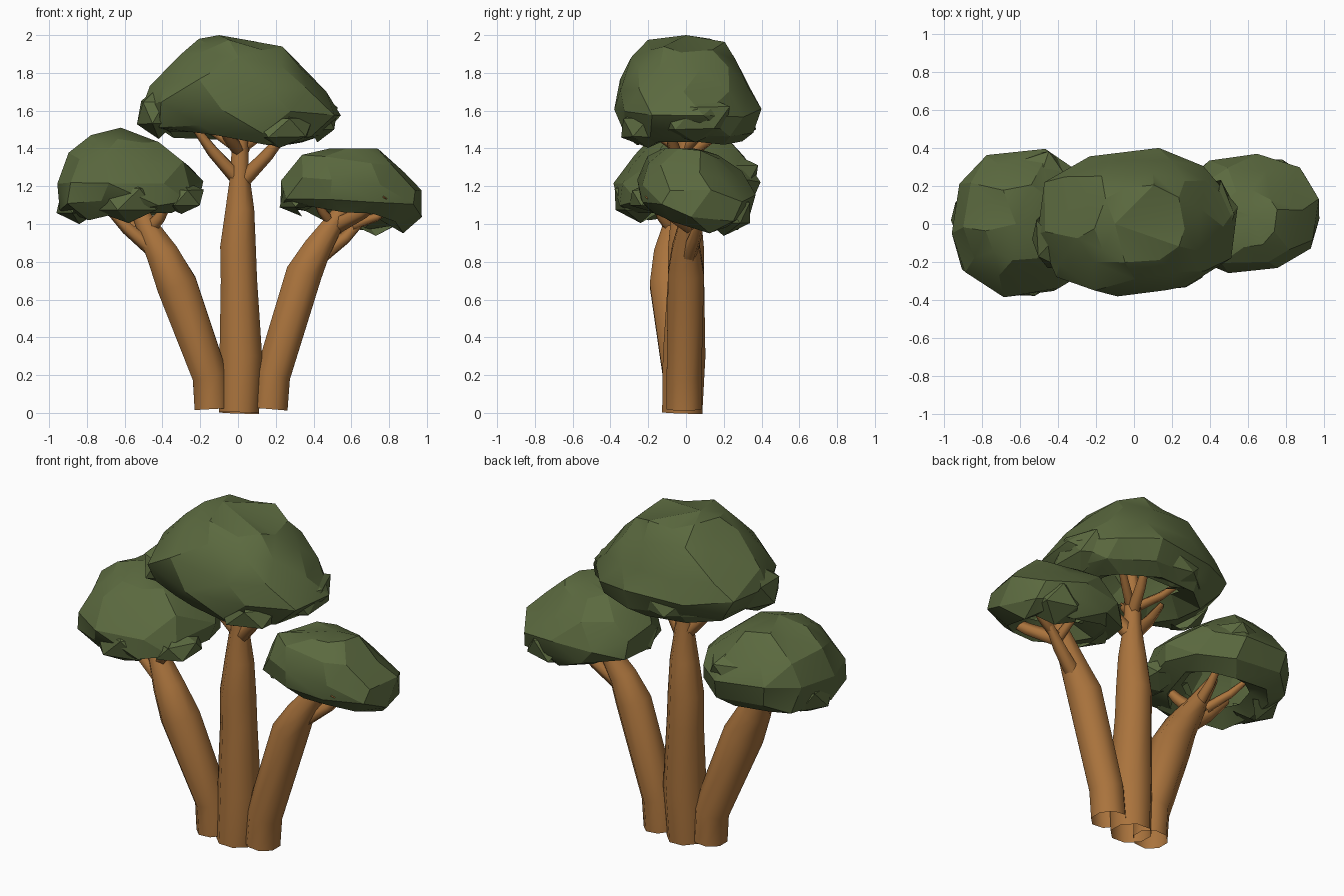
import bpy, bmesh, math, random
from mathutils import Vector

random.seed(7)
cube = bpy.data.objects.get("Cube")
if cube:
    bpy.data.objects.remove(cube, do_unlink=True)


def make_material(name, color):
    mat = bpy.data.materials.new(name)
    mat.use_nodes = True
    mat.diffuse_color = color
    mat.node_tree.nodes["Principled BSDF"].inputs["Base Color"].default_value = color
    return mat


bark = make_material("bark brown", (0.4, 0.172, 0.046, 1))
leaf = make_material("leaf green", (0.105, 0.143, 0.05, 1))


def finish(bm, name, mat, angle):
    mesh = bpy.data.meshes.new(name)
    bm.to_mesh(mesh)
    bm.free()
    mesh.materials.append(mat)
    obj = bpy.data.objects.new(name, mesh)
    bpy.context.collection.objects.link(obj)
    bpy.ops.object.select_all(action='DESELECT')
    obj.select_set(True)
    bpy.context.view_layer.objects.active = obj
    bpy.ops.object.shade_smooth_by_angle(angle=math.radians(angle))


def bridge(bm, low, high):
    n = len(low)
    for i in range(n):
        j = (i + 1) % n
        bm.faces.new((low[i], low[j], high[j], high[i]))


def limb(name, path, sides=8):
    """Tapered tube through (x, y, z, radius) points, open at the foot."""
    bm = bmesh.new()
    pts = [Vector(p[:3]) for p in path]
    rings = []
    for k, p in enumerate(path):
        ahead = pts[min(k + 1, len(pts) - 1)] - pts[max(k - 1, 0)]
        turn = Vector((0, 0, 1)).rotation_difference(ahead)
        ring = []
        for i in range(sides):
            a = math.tau * (i + 0.5) / sides
            ring.append(bm.verts.new(pts[k] + turn @ Vector((math.cos(a), math.sin(a), 0)) * p[3]))
        rings.append(ring)
    for low, high in zip(rings, rings[1:]):
        bridge(bm, low, high)
    bm.faces.new(rings[-1])
    finish(bm, name, bark, 75)


def canopy(name, rings, apex, lobes, tilt=0, sides=10):
    """Faceted dome of (z left, z right, x min, x max, y min, y max) rings, with lobes."""
    bm = bmesh.new()
    # inward lip leaves the underside open around the branches
    zl, zr, x0, x1, y0, y1 = rings[0]
    mx, my = (x0 + x1) / 2, (y0 + y1) / 2
    inner = lambda v, m: m + (v - m) * 0.65
    lip = (zl + 0.07, zr + 0.07, inner(x0, mx), inner(x1, mx), inner(y0, my), inner(y1, my))
    loops = []
    for k, (zl, zr, x0, x1, y0, y1) in enumerate([lip] + rings):
        loop = []
        for i in range(sides):
            a = math.tau * (i + 0.25 * (k % 2)) / sides + random.uniform(-0.1, 0.1)
            grow = random.uniform(0.96, 1.05)
            c, s = [math.copysign(abs(v) ** 0.85, v) * grow for v in (math.cos(a), math.sin(a))]
            x = (x0 + x1) / 2 + c * (x1 - x0) / 2
            y = (y0 + y1) / 2 + s * (y1 - y0) / 2
            z = zl + (zr - zl) * (c + 1) / 2 + tilt * s + random.uniform(-0.025, 0.025)
            loop.append(bm.verts.new((x, y, min(z, apex[2]))))
        loops.append(loop)
    for low, high in zip(loops, loops[1:]):
        bridge(bm, low, high)
    top = bm.verts.new(apex)
    for i in range(sides):
        bm.faces.new((loops[-1][i], loops[-1][(i + 1) % sides], top))
    bmesh.ops.triangulate(bm, faces=bm.faces, quad_method='SHORT_EDGE')
    bmesh.ops.recalc_face_normals(bm, faces=bm.faces)

    # overlapping leaf lobes, kept only where they face outward
    for center, radii in lobes:
        center = Vector(center)
        ball = bmesh.ops.create_icosphere(bm, subdivisions=1, radius=1)["verts"]
        faces = {f for v in ball for f in v.link_faces}
        for v in ball:
            v.co = center + Vector([c * r for c, r in zip(v.co * random.uniform(0.93, 1.08), radii)])
        outward = center - Vector((mx, my, apex[2] - 0.25))
        inside = [f for f in faces if (f.calc_center_median() - center).dot(outward) < 0]
        bmesh.ops.delete(bm, geom=inside, context='FACES')
    finish(bm, name, leaf, 22)


# Trunks
limb("middle_trunk", [(0.005, -0.02, 0, 0.115), (0.015, -0.01, 0.3, 0.122), (0.005, 0, 0.7, 0.104),
                      (0, 0, 0.88, 0.102), (0.01, 0, 1.08, 0.082), (0.01, 0, 1.28, 0.052),
                      (0.01, 0, 1.5, 0.045), (0.03, 0.02, 1.65, 0.02)])
limb("right_trunk", [(-0.14, -0.03, 0.02, 0.097), (-0.15, -0.03, 0.2, 0.1), (-0.325, -0.085, 0.68, 0.115),
                     (-0.4, -0.085, 0.84, 0.092), (-0.5, -0.06, 1.02, 0.055), (-0.58, -0.02, 1.18, 0.025)])
limb("left_trunk", [(0.17, -0.01, 0.02, 0.1), (0.185, -0.01, 0.2, 0.1), (0.35, 0, 0.74, 0.103),
                    (0.42, 0, 0.87, 0.08), (0.53, 0.02, 1.04, 0.05), (0.61, 0.04, 1.2, 0.025)])


# Branches: start, end and thickness, with a slight downward sag
def branches(name, starts_ends):
    for n, (a, b, r) in enumerate(starts_ends):
        a, b = Vector(a), Vector(b)
        mid = a.lerp(b, 0.55) + Vector((0, 0, -0.015))
        limb(f"{name}_branch_{n + 1}", [(*a, r), (*mid, r * 0.8), (*b, r * 0.45)], 5)


branches("middle", [((0, 0, 1.24), (-0.24, -0.06, 1.53), 0.042), ((0.02, 0, 1.22), (0.28, -0.1, 1.52), 0.045),
                    ((0.01, 0, 1.36), (0.1, 0.24, 1.56), 0.038), ((0.01, 0, 1.38), (-0.1, -0.22, 1.55), 0.038),
                    ((0.02, 0, 1.4), (0.24, 0.16, 1.58), 0.03), ((0, 0, 1.4), (-0.22, 0.15, 1.58), 0.03)])
branches("right", [((-0.42, -0.09, 0.84), (-0.72, -0.08, 1.12), 0.045), ((-0.47, -0.07, 0.97), (-0.36, -0.17, 1.12), 0.04),
                   ((-0.5, -0.06, 1.0), (-0.48, 0.16, 1.17), 0.035), ((-0.55, -0.05, 1.0), (-0.7, 0.14, 1.16), 0.03)])
branches("left", [((0.43, 0.01, 0.82), (0.68, 0.08, 1.04), 0.045), ((0.52, 0.02, 0.99), (0.78, -0.2, 1.15), 0.045),
                  ((0.5, 0.02, 1.0), (0.4, -0.1, 1.15), 0.03), ((0.55, 0.03, 1.0), (0.55, 0.22, 1.14), 0.03),
                  ((0.6, 0.05, 0.99), (0.84, 0.12, 1.1), 0.03)])

# Leaf crowns
canopy("middle_canopy", [(1.47, 1.43, -0.36, 0.35, -0.28, 0.3), (1.53, 1.46, -0.47, 0.46, -0.34, 0.35),
                         (1.63, 1.56, -0.53, 0.53, -0.38, 0.39), (1.75, 1.72, -0.46, 0.47, -0.36, 0.36),
                         (1.89, 1.84, -0.3, 0.37, -0.28, 0.28), (1.98, 1.92, -0.2, 0.27, -0.2, 0.2)],
       (-0.1, 0, 2.0),
       [((-0.42, -0.08, 1.59), (0.12, 0.18, 0.13)), ((0.42, 0.05, 1.56), (0.12, 0.2, 0.13)),
        ((0.22, -0.2, 1.51), (0.2, 0.16, 0.11)), ((-0.05, 0.25, 1.55), (0.22, 0.14, 0.11))])
canopy("right_canopy", [(1.02, 1.07, -0.84, -0.32, -0.27, 0.27), (1.09, 1.13, -0.95, -0.19, -0.36, 0.35),
                        (1.23, 1.22, -0.97, -0.2, -0.38, 0.39), (1.37, 1.32, -0.89, -0.26, -0.3, 0.33),
                        (1.47, 1.43, -0.78, -0.4, -0.2, 0.2)], (-0.62, 0, 1.51),
       [((-0.58, -0.24, 1.13), (0.2, 0.15, 0.12)), ((-0.5, 0.22, 1.25), (0.18, 0.18, 0.13)),
        ((-0.3, -0.14, 1.14), (0.13, 0.18, 0.09)), ((-0.84, 0.02, 1.11), (0.13, 0.17, 0.11))])
canopy("left_canopy", [(1.08, 0.99, 0.32, 0.87, -0.18, 0.28), (1.12, 1.06, 0.22, 0.96, -0.25, 0.34),
                       (1.21, 1.17, 0.22, 0.96, -0.26, 0.37), (1.32, 1.28, 0.3, 0.87, -0.22, 0.3),
                       (1.385, 1.385, 0.45, 0.75, -0.12, 0.18)], (0.62, 0.04, 1.4),
       [((0.73, 0.2, 1.06), (0.17, 0.16, 0.12)), ((0.85, 0.06, 1.11), (0.11, 0.16, 0.13)),
        ((0.34, 0.02, 1.13), (0.13, 0.17, 0.09))], tilt=-0.045)
